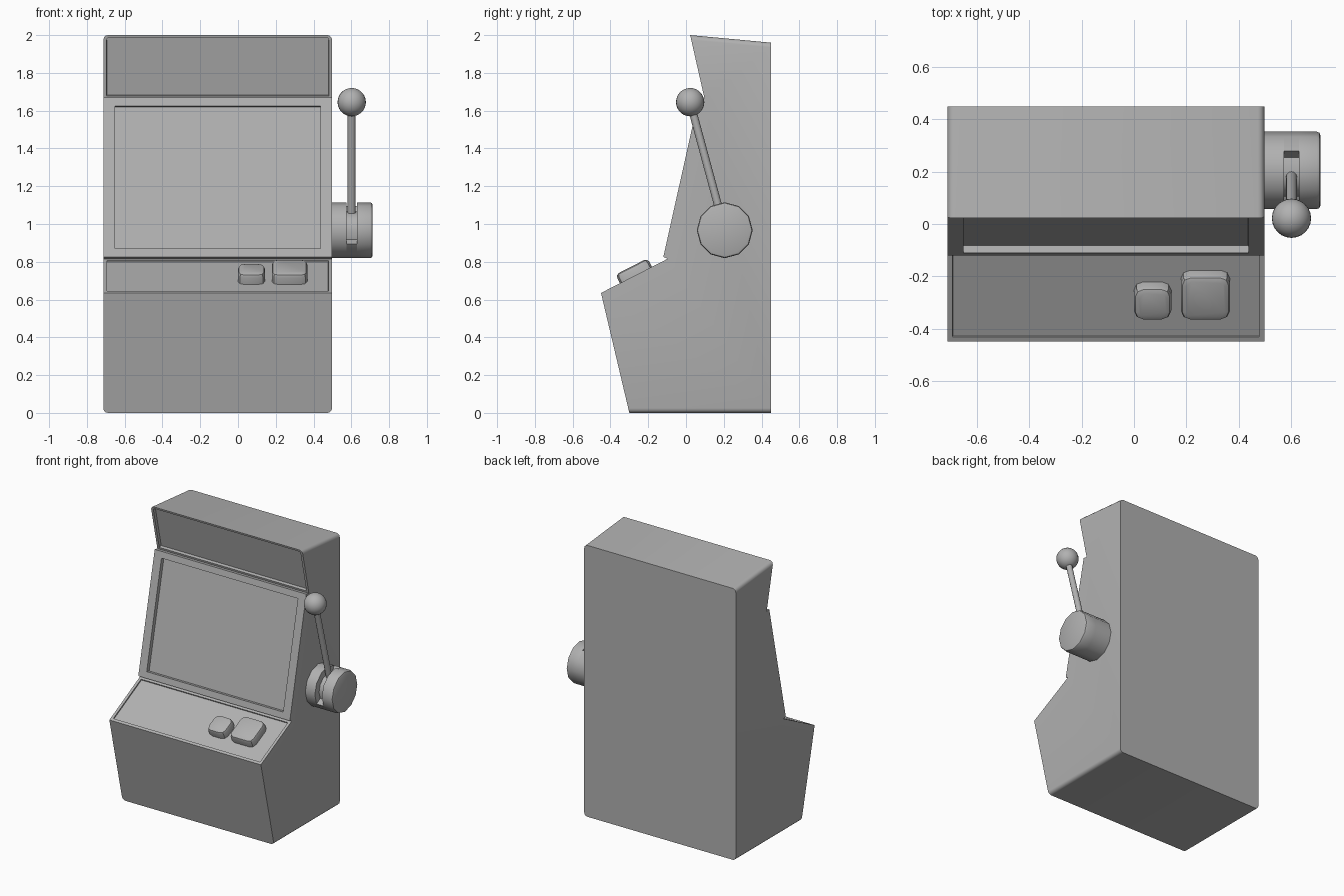
import bpy, bmesh, math
from mathutils import Vector, Matrix

if "Cube" in bpy.data.objects:
    bpy.data.objects.remove(bpy.data.objects["Cube"])

grey = bpy.data.materials.new("plain grey")
grey.diffuse_color = (0.44, 0.44, 0.44, 1)
grey.use_nodes = True
grey.node_tree.nodes["Principled BSDF"].inputs["Base Color"].default_value = grey.diffuse_color


def finish(name, bm, angle=35):
    """Turn a bmesh into a named, smooth-by-angle object."""
    bmesh.ops.recalc_face_normals(bm, faces=bm.faces)
    me = bpy.data.meshes.new(name)
    bm.to_mesh(me)
    bm.free()
    me.materials.append(grey)
    ob = bpy.data.objects.new(name, me)
    bpy.context.collection.objects.link(ob)
    bpy.ops.object.select_all(action='DESELECT')
    ob.select_set(True)
    bpy.context.view_layer.objects.active = ob
    bpy.ops.object.shade_smooth_by_angle(angle=math.radians(angle))
    return ob


def prism(points, x0, x1):
    """Extrude a (y, z) profile along x."""
    bm = bmesh.new()
    face = bm.faces.new([bm.verts.new((x0, y, z)) for y, z in points])
    ext = bmesh.ops.extrude_face_region(bm, geom=[face], use_keep_orig=True)
    verts = [g for g in ext['geom'] if isinstance(g, bmesh.types.BMVert)]
    bmesh.ops.translate(bm, verts=verts, vec=(x1 - x0, 0, 0))
    bmesh.ops.recalc_face_normals(bm, faces=bm.faces)
    return bm


def bevel(bm, edges, width, segments):
    bmesh.ops.bevel(bm, geom=edges, offset=width, segments=segments,
                    profile=0.5, affect='EDGES')


# Cabinet: side profile with rounded long edges at top and bottom
X0, X1 = -0.713, 0.498
MID = (X0 + X1) / 2
profile = [(-0.30, 0), (-0.45, 0.635), (-0.097, 0.816), (-0.12, 0.826),
           (0.068, 1.669), (0.098, 1.664), (0.022, 2.0), (0.45, 1.96), (0.45, 0)]
bm = prism(profile, X0, X1)
corners = []
for e in bm.edges:
    a, b = (v.co for v in e.verts)
    if abs(a.x - b.x) < 1e-4 and (min(a.z, b.z) > 1.9 or max(a.z, b.z) < 0.1):
        corners.append(e)
bevel(bm, corners, 0.025, 3)
bmesh.ops.recalc_face_normals(bm, faces=bm.faces)

# Recessed header, screen and control panel (rim, half width, depth)
for y, z, rim, half, depth in ((0.06, 1.832, 0.014, 0.588, 0.022),
                               (-0.026, 1.248, 0.045, 0.545, 0.028),
                               (-0.273, 0.726, 0.02, 0.586, 0.008)):
    target = Vector((MID, y, z))
    face = min(bm.faces, key=lambda f: (f.calc_center_median() - target).length)
    bmesh.ops.inset_individual(bm, faces=[face], thickness=rim, use_even_offset=True)
    factor = half / max(v.co.x - MID for v in face.verts)
    for v in face.verts:
        v.co.x = MID + (v.co.x - MID) * factor
    bmesh.ops.inset_individual(bm, faces=[face], thickness=0.0008, depth=-depth,
                               use_even_offset=True)
finish("cabinet", bm)

# Push buttons standing on the sloped control panel
slope = math.atan2(0.181, 0.353)
for name, x, y, width, length in (("small_button", 0.071, -0.287, 0.143, 0.14),
                                  ("large_button", 0.273, -0.265, 0.188, 0.19)):
    bm = bmesh.new()
    bmesh.ops.create_cube(bm, size=1, matrix=Matrix.Translation((0, 0, 0.011))
                          @ Matrix.Diagonal((width, length, 0.08, 1)))
    bevel(bm, [e for e in bm.edges
               if abs(e.verts[0].co.z - e.verts[1].co.z) > 0.01], 0.036, 2)
    bevel(bm, [e for e in bm.edges
               if min(v.co.z for v in e.verts) > 0.04], 0.02, 2)
    z = 0.635 + (y + 0.45) * math.tan(slope)
    bm.transform(Matrix.Translation((x, y, z)) @ Matrix.Rotation(slope, 4, 'X'))
    finish(name, bm)

# Lever hub: two twelve-sided discs around a slotted core
HUB_Y, HUB_Z, R = 0.205, 0.967, 0.148


def ring(radius, start, stop):
    return [(HUB_Y + radius * math.cos(math.radians(a)),
             HUB_Z + radius * math.sin(math.radians(a)))
            for a in range(start, stop, 30)]


finish("hub_inner_disc", prism(ring(R, 0, 360), 0.49, 0.574))
finish("hub_core", prism(ring(R, 210, 421) + ring(0.1, 60, 211), 0.574, 0.63))
bm = prism(ring(R, 0, 360), 0.63, 0.713)
bevel(bm, [e for e in bm.edges if min(v.co.x for v in e.verts) > 0.70], 0.014, 2)
finish("hub_outer_disc", bm)

# Lever rod and ball knob
base, knob = Vector((0.602, HUB_Y, HUB_Z)), Vector((0.602, 0.022, 1.645))
axis = knob - base
bm = bmesh.new()
bmesh.ops.create_cone(bm, cap_ends=True, segments=12, radius1=0.021, radius2=0.021,
                      depth=axis.length)
bm.transform(Matrix.Translation((base + knob) / 2)
             @ axis.to_track_quat('Z', 'Y').to_matrix().to_4x4())
finish("lever_rod", bm)
bm = bmesh.new()
bmesh.ops.create_uvsphere(bm, u_segments=24, v_segments=14, radius=0.075)
bm.transform(Matrix.Translation(knob))
finish("lever_knob", bm)
